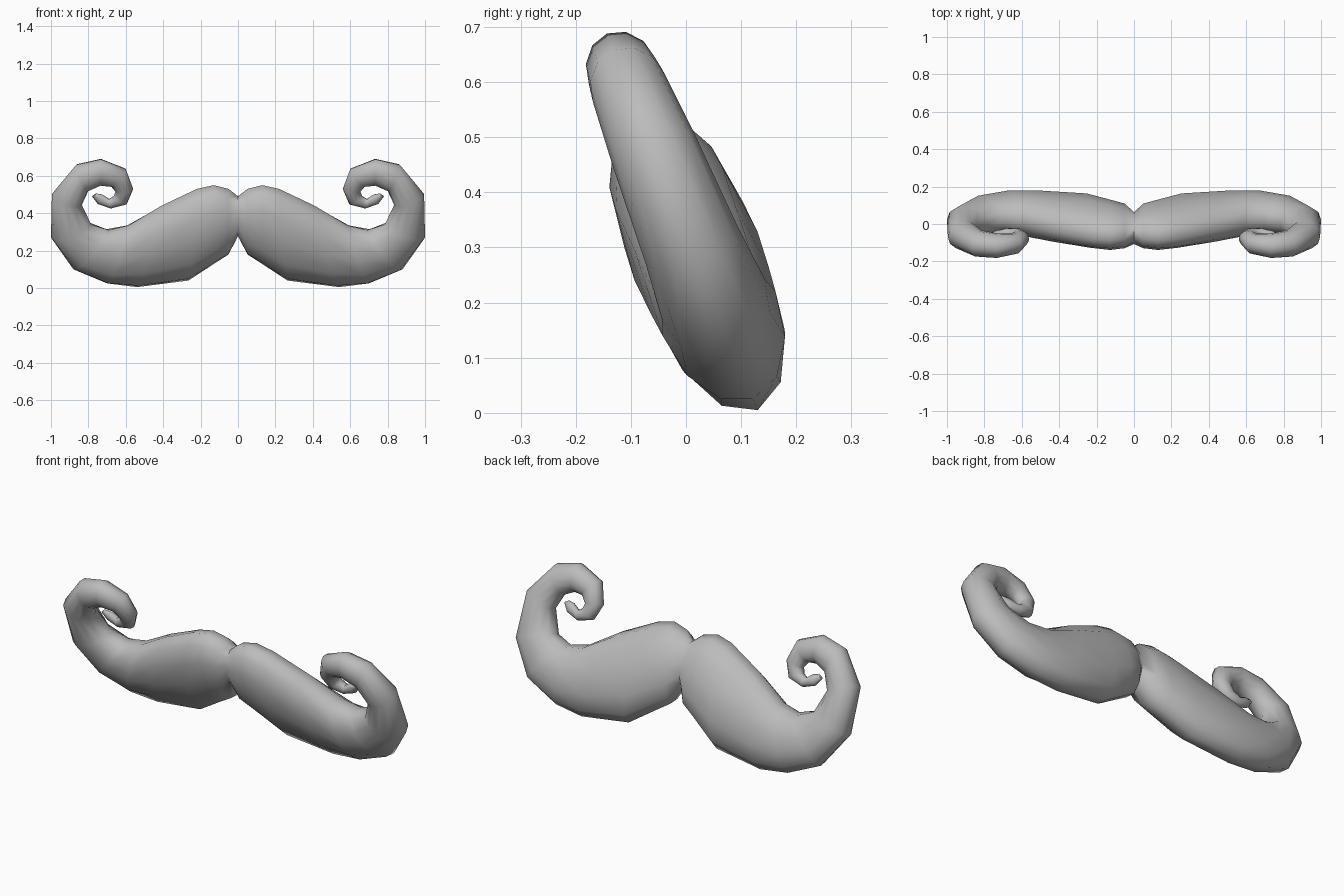
import bpy, bmesh, math
from mathutils import Vector

cube = bpy.data.objects.get("Cube")
if cube:
    bpy.data.objects.remove(cube, do_unlink=True)

SIDES = 12
TILT = 0.4          # forward lean of the whole shape per unit of height

# One flat grey for the whole moustache
grey = bpy.data.materials.new("plain grey")
grey.use_nodes = True
colour = (0.5, 0.5, 0.5, 1)
grey.diffuse_color = colour
grey.node_tree.nodes["Principled BSDF"].inputs["Base Color"].default_value = colour

# Sections of one half: outer edge x z, inner edge x z, half depth
sections = [
    (0, .28, 0, .49, .08),
    (.05, .18, .05, .53, .105),
    (.12, .135, .13, .55, .115),
    (.265, .04, .22, .53, .12),
    (.54, .005, .41, .44, .115),
    (.7, .025, .585, .335, .11),
    (.88, .1, .69, .31, .1),
    (1, .27, .785, .34, .09),
    (.995, .503, .835, .445, .08),
    (.866, .658, .8, .52, .07),
    (.733, .688, .735, .55, .065),
    (.6, .636, .68, .545, .055),
    (.56, .53, .655, .515, .045),
    (.594, .45, .665, .49, .035),
    (.68, .427, .69, .475, .027),
    (.75, .45, .725, .5, .02),
    (.78, .49, .755, .505, .01),
]


def on_plane(x, z):
    """Place a front outline point on the leaning centre plane."""
    return Vector((x, 0.132 - TILT * z, z))


normal = Vector((0, 1, TILT)).normalized()


def add_ring(bm, ox, oz, ix, iz, depth):
    """Elliptical section spanning the outer and inner edges."""
    outer, inner = on_plane(ox, oz), on_plane(ix, iz)
    middle, half = (outer + inner) / 2, (outer - inner) / 2
    ring = []
    for i in range(SIDES):
        a = math.tau * i / SIDES
        ring.append(bm.verts.new(middle + half * math.cos(a) + normal * depth * math.sin(a)))
    return ring


# Curling half, joined ring by ring
bm = bmesh.new()
rings = [add_ring(bm, *s) for s in sections]
for low, high in zip(rings, rings[1:]):
    for i in range(SIDES):
        j = (i + 1) % SIDES
        bm.faces.new((low[i], low[j], high[j], high[i]))
bm.faces.new(rings[-1])
bmesh.ops.recalc_face_normals(bm, faces=bm.faces)
# An open start can leave the recalculated direction reversed
if bm.calc_volume(signed=True) < 0:
    bmesh.ops.reverse_faces(bm, faces=bm.faces)

mesh = bpy.data.meshes.new("moustache")
bm.to_mesh(mesh)
bm.free()
mesh.materials.append(grey)
moustache = bpy.data.objects.new("moustache", mesh)
bpy.context.collection.objects.link(moustache)

# Other half by mirroring, welded at the middle
mirror = moustache.modifiers.new("mirror", "MIRROR")
mirror.use_axis[0] = True
mirror.use_clip = True

bpy.ops.object.select_all(action="DESELECT")
moustache.select_set(True)
bpy.context.view_layer.objects.active = moustache
bpy.ops.object.modifier_apply(modifier="mirror")
bpy.ops.object.shade_smooth_by_angle(angle=math.radians(65))
